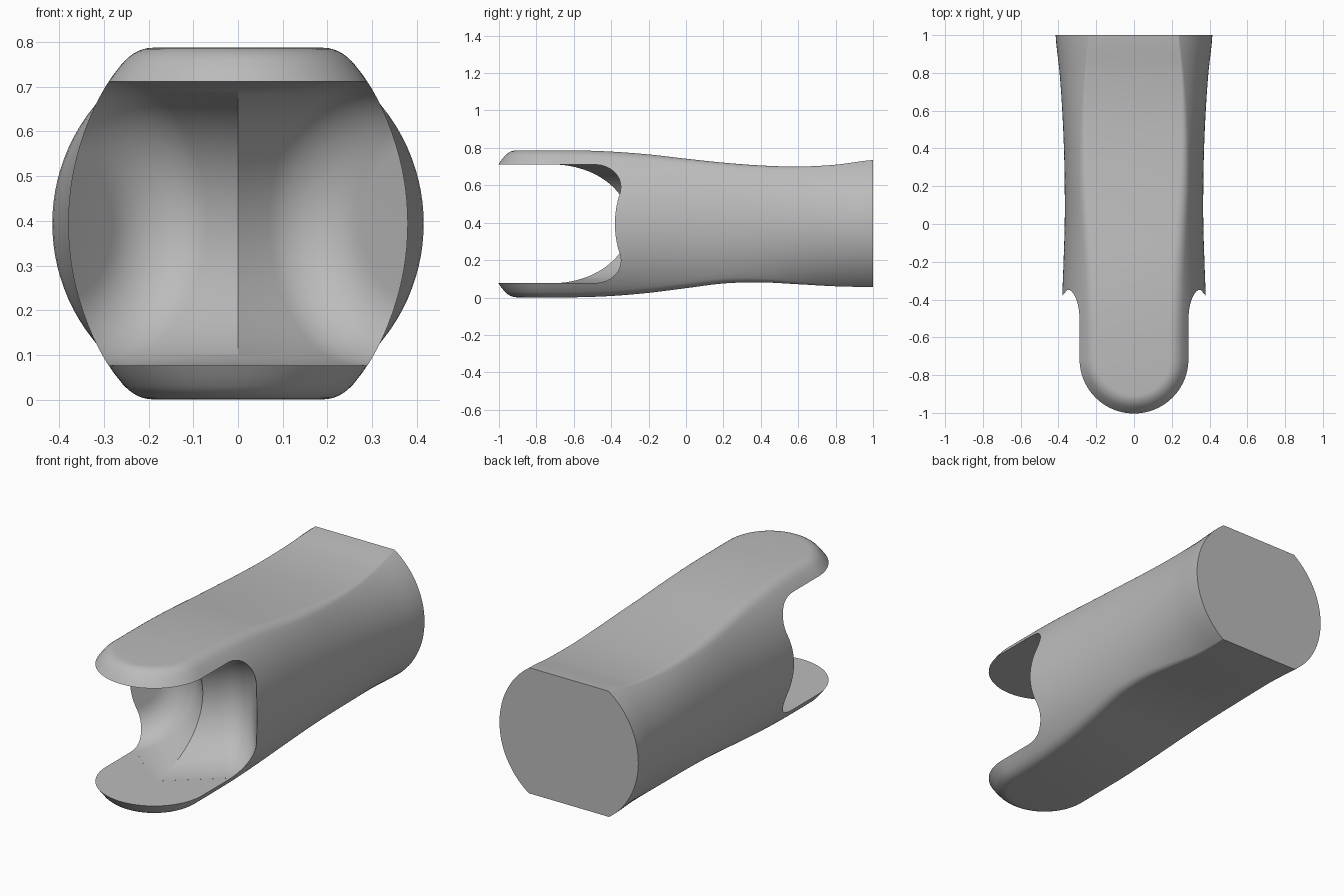
import bpy, bmesh, math
from mathutils import Matrix, Vector

cube = bpy.data.objects.get("Cube")
if cube:
    bpy.data.objects.remove(cube, do_unlink=True)

MID = 0.394                 # height of the long axis
HINGE = -0.715              # y of the vertical hinge axis
SLOT = 0.3175               # half height of the slot between the prongs
REACH = 0.506               # hinge axis to the flat end of a socket
FILLET = 0.15
SWING = math.radians(50)    # socket axis angle either side of straight back

# Section values every 0.2 along y, from -0.6 to 1.0
TOP = [.787, .78, .765, .742, .721, .706, .70, .71, .735]
BOTTOM = [.001, .008, .025, .05, .075, .081, .071, .06, .056]
WIDTH = [.38, .38, .373, .367, .367, .371, .38, .394, .415]
HEIGHT = [.488, .488, .488, .488, .483, .46, .432, .416, .415]
ROUND = [.03, .03, .03, .03, .028, .022, .014, .007, .002]


def sample(table, y):
    """Smooth interpolation through a section table."""
    t = min(max((y + 0.6) / 0.2, 0), len(table) - 1)
    i = min(int(t), len(table) - 2)
    f = t - i
    p0, p1, p2, p3 = (table[min(max(k, 0), len(table) - 1)] for k in range(i - 1, i + 3))
    return p1 + f * ((p2 - p0) + f * ((2 * p0 - 5 * p1 + 4 * p2 - p3)
                                      + f * (3 * p1 - p0 - 3 * p2 + p3))) / 2


def half_section(y):
    """Ellipse side with flat top and bottom and softened corners: (half width, z)."""
    a, b, k = sample(WIDTH, y), sample(HEIGHT, y), sample(ROUND, y)
    zb, zt = sample(BOTTOM, y), sample(TOP, y)

    def side(z):
        return a * math.sqrt(max(0, 1 - ((z - MID) / b) ** 2))

    def corner(z, inward):
        p0 = Vector((side(z) - 1.2 * k, z))
        p1 = Vector((side(z), z))
        p2 = Vector((side(z + inward * k), z + inward * k))
        return [p0 * (1 - t) ** 2 + p1 * 2 * t * (1 - t) + p2 * t * t
                for t in (i / 6 for i in range(7))]

    low, high = corner(zb, 1), corner(zt, -1)[::-1]
    z0, z1 = low[-1].y, high[0].y
    wall = [Vector((side(z), z)) for z in (z0 + (z1 - z0) * i / 28 for i in range(1, 28))]
    return [Vector((0, zb))] + low + wall + high + [Vector((0, zt))]


def finish(bm, name):
    bmesh.ops.remove_doubles(bm, verts=bm.verts, dist=1e-5)
    bmesh.ops.recalc_face_normals(bm, faces=bm.faces)
    mesh = bpy.data.meshes.new(name)
    bm.to_mesh(mesh)
    bm.free()
    obj = bpy.data.objects.new(name, mesh)
    bpy.context.collection.objects.link(obj)
    return obj


def skin(rows, bm):
    """Join neighbouring rows of points with faces."""
    grid = [[bm.verts.new(p) for p in row] for row in rows]
    for r0, r1 in zip(grid, grid[1:]):
        for i in range(len(r0) - 1):
            bm.faces.new((r0[i], r0[i + 1], r1[i + 1], r1[i]))
    return grid


# Body: down one side, round the front nose, back up the other side
steps = 44
ys = [1 + (HINGE - 1) * i / steps for i in range(steps + 1)]
rows = [[Vector((h, y, z)) for h, z in half_section(y)] for y in ys]
nose = half_section(HINGE)
for i in range(1, 48):
    ang = math.pi * i / 48
    rows.append([Vector((h * math.cos(ang), HINGE - h * math.sin(ang), z)) for h, z in nose])
rows += [[Vector((-h, y, z)) for h, z in half_section(y)] for y in reversed(ys)]
bm = bmesh.new()
grid = skin(rows, bm)
bm.faces.new(grid[0] + grid[-1][-2:0:-1])
body = finish(bm, "link_body")

# Rounded end of the cutters: (distance from hinge, radius)
rounded = [(REACH - FILLET + FILLET * math.sin(t), SLOT - FILLET + FILLET * math.cos(t))
           for t in (math.pi / 2 * i / 12 for i in range(13))]


def slot_cutter():
    """Sweep the rounded slot profile around the hinge, across the front."""
    prof = [(0, SLOT)] + rounded
    prof += [(d, -r) for d, r in reversed(prof)]
    start = SWING - math.radians(0.4)
    span = 2 * (math.pi - start)
    sweep = []
    for i in range(73):
        ang = start + span * i / 72
        sweep.append([Vector((d * math.sin(ang), HINGE + d * math.cos(ang), MID + z))
                      for d, z in prof])
    bm = bmesh.new()
    ends = skin(sweep, bm)
    bm.faces.new(ends[0])
    bm.faces.new(ends[-1])
    return finish(bm, "slot_cutter")


def socket_cutter(sign):
    """Round bar with a filleted flat end, pointing back and to one side."""
    prof = [(-0.1, 0), (-0.1, SLOT)] + rounded + [(REACH, 0)]
    turn = Matrix.Translation((0, HINGE, MID)) @ Matrix.Rotation(-sign * SWING, 4, 'Z')
    sweep = []
    for i in range(97):
        ang = 2 * math.pi * (i + 0.5) / 96
        sweep.append([turn @ Vector((r * math.cos(ang), d, r * math.sin(ang)))
                      for d, r in prof])
    bm = bmesh.new()
    skin(sweep, bm)
    return finish(bm, "socket_cutter")


# Cut the slot and the two sockets
for cutter in (slot_cutter(), socket_cutter(1), socket_cutter(-1)):
    cutter.hide_render = True
    mod = body.modifiers.new("cut", 'BOOLEAN')
    mod.operation = 'DIFFERENCE'
    mod.solver = 'EXACT'
    mod.object = cutter
    bpy.context.view_layer.objects.active = body
    bpy.ops.object.modifier_apply(modifier=mod.name)
    bpy.data.objects.remove(cutter, do_unlink=True)

# Plain grey material
grey = bpy.data.materials.new("plain_grey")
grey.use_nodes = True
colour = (0.5, 0.5, 0.5, 1)
grey.diffuse_color = colour
grey.node_tree.nodes["Principled BSDF"].inputs["Base Color"].default_value = colour
body.data.materials.clear()
body.data.materials.append(grey)

bpy.ops.object.select_all(action='DESELECT')
body.select_set(True)
bpy.context.view_layer.objects.active = body
bpy.ops.object.shade_smooth_by_angle(angle=math.radians(25))
